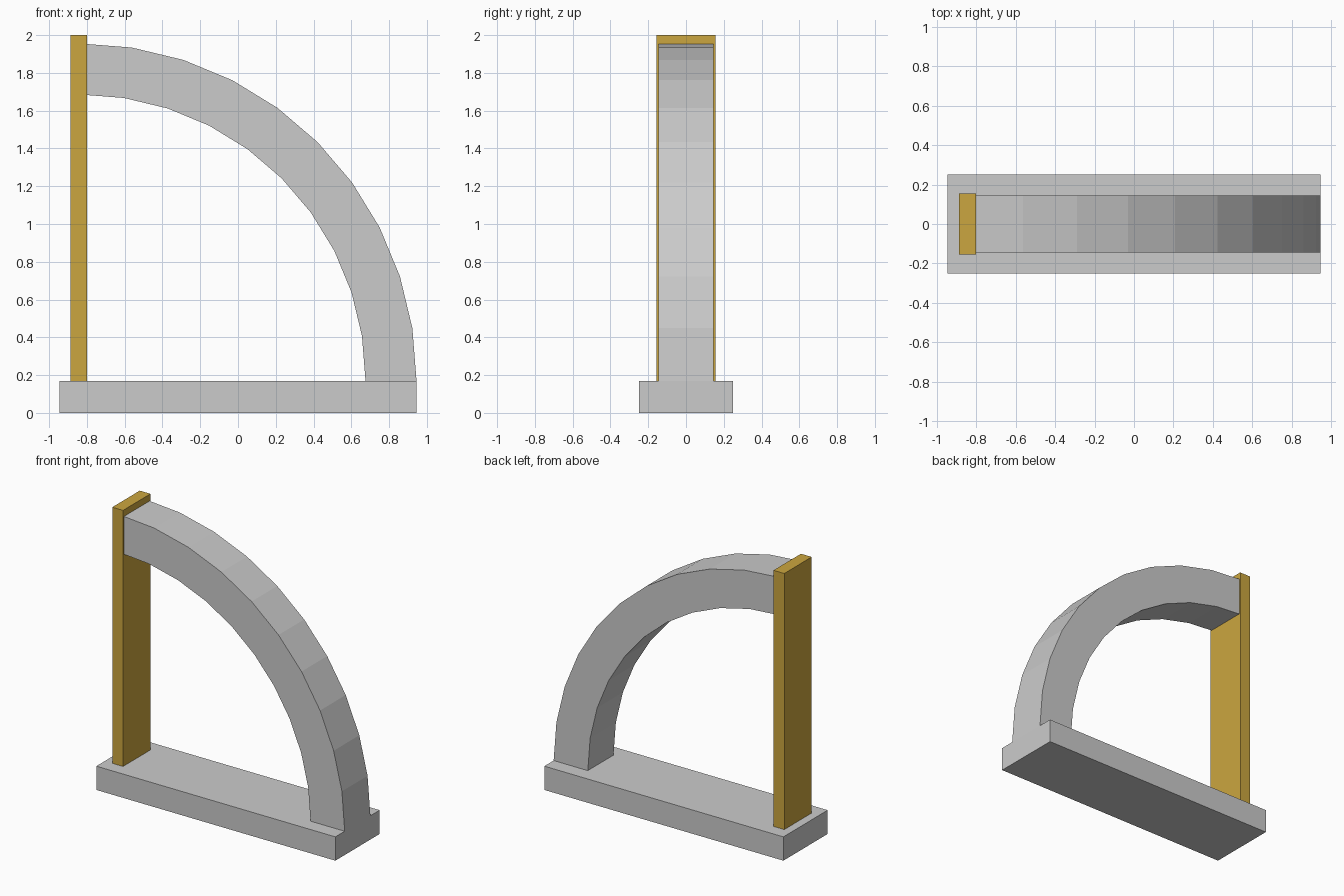
import bpy, bmesh, math

if "Cube" in bpy.data.objects:
    bpy.data.objects.remove(bpy.data.objects["Cube"])

BASE_TOP = 0.17
POST_X = -0.843


def make_object(name, bm, material=None):
    bmesh.ops.recalc_face_normals(bm, faces=bm.faces)
    mesh = bpy.data.meshes.new(name)
    bm.to_mesh(mesh)
    bm.free()
    obj = bpy.data.objects.new(name, mesh)
    bpy.context.collection.objects.link(obj)
    if material:
        mesh.materials.append(material)
    return obj


def box(name, size, centre, material=None):
    bm = bmesh.new()
    bmesh.ops.create_cube(bm, size=1)
    bmesh.ops.scale(bm, vec=size, verts=bm.verts)
    bmesh.ops.translate(bm, vec=centre, verts=bm.verts)
    return make_object(name, bm, material)


def quarter_arch(name, inner, outer, width, centre, steps):
    # Sweep a rectangular section through a quarter turn, then cap both ends
    bm = bmesh.new()
    rings = []
    for i in range(steps + 1):
        a = math.radians(90) * i / steps
        rings.append([bm.verts.new((centre[0] + r * math.cos(a), y,
                                    centre[1] + r * math.sin(a)))
                      for r, y in ((inner, -width / 2), (outer, -width / 2),
                                   (outer, width / 2), (inner, width / 2))])
    for a, b in zip(rings, rings[1:]):
        for k in range(4):
            n = (k + 1) % 4
            bm.faces.new((a[k], a[n], b[n], b[k]))
    bm.faces.new(rings[0])
    bm.faces.new(rings[-1])
    return make_object(name, bm)


gold = bpy.data.materials.new("gold")
gold.diffuse_color = (0.60, 0.38, 0.05, 1)
gold.use_nodes = True
gold.node_tree.nodes["Principled BSDF"].inputs["Base Color"].default_value = gold.diffuse_color

# Plinth
box("base", (1.89, 0.50, BASE_TOP), (0, 0, BASE_TOP / 2))

# Upright gold slab
box("post", (0.085, 0.31, 2 - BASE_TOP), (POST_X, 0, (2 + BASE_TOP) / 2), gold)

# Faceted quarter arch, its upper end set inside the post
quarter_arch("arch", 1.516, 1.786, 0.29, (POST_X + 0.002, BASE_TOP), 10)
